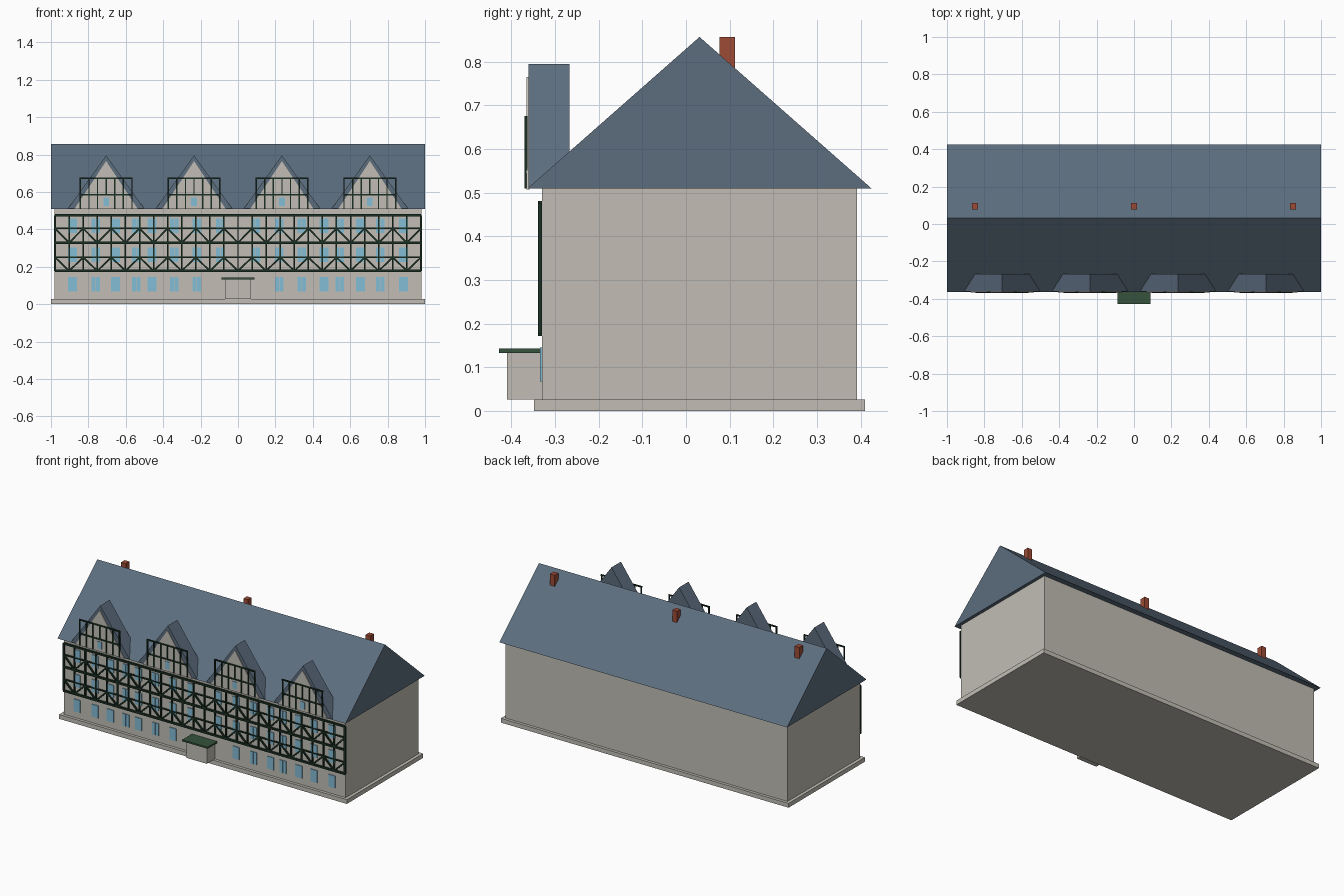
import bpy, math
from mathutils import Matrix, Vector

cube = bpy.data.objects.get("Cube")
if cube:
    bpy.data.objects.remove(cube, do_unlink=True)


def srgb(r, g, b):
    return [((c / 255 + 0.055) / 1.055) ** 2.4 for c in (r, g, b)] + [1]


def material(name, rgb):
    m = bpy.data.materials.new(name)
    m.use_nodes = True
    m.diffuse_color = srgb(*rgb)
    m.node_tree.nodes["Principled BSDF"].inputs["Base Color"].default_value = srgb(*rgb)
    return m


PLASTER = material("plaster", (194, 190, 181))
SLATE = material("slate_blue", (92, 109, 126))
BRICK = material("brick_red", (158, 75, 54))
TIMBER = material("dark_timber", (26, 46, 34))
GREEN = material("canopy_green", (54, 82, 60))
GLASS = material("window_blue", (132, 188, 214))


class Part:
    """Collects boxes, beams and prisms into one flat shaded object."""
    def __init__(self, name, mat):
        self.name, self.mat, self.verts, self.faces = name, mat, [], []

    def prism(self, ring, offset):
        n, s = len(ring), len(self.verts)
        ring = [Vector(p) for p in ring]
        self.verts += ring + [p + Vector(offset) for p in ring]
        self.faces.append([s + i for i in range(n)])
        self.faces.append([s + n + i for i in reversed(range(n))])
        for i in range(n):
            j = (i + 1) % n
            self.faces.append([s + j, s + i, s + n + i, s + n + j])

    def box(self, x0, x1, y0, y1, z0, z1):
        self.prism([(x0, y0, z0), (x1, y0, z0), (x1, y0, z1), (x0, y0, z1)],
                   (0, y1 - y0, 0))

    def beam(self, x0, z0, x1, z1, width, y0, y1):
        d = Vector((x1 - x0, 0, z1 - z0)).normalized() * width / 2
        side = Vector((-d.z, 0, d.x))
        a, b = Vector((x0, y0, z0)), Vector((x1, y0, z1))
        self.prism([a - side, b - side, b + side, a + side], (0, y1 - y0, 0))

    def build(self):
        me = bpy.data.meshes.new(self.name)
        me.from_pydata(self.verts, [], self.faces)
        me.materials.append(self.mat)
        ob = bpy.data.objects.new(self.name, me)
        bpy.context.collection.objects.link(ob)
        bpy.ops.object.select_all(action="DESELECT")
        ob.select_set(True)
        bpy.context.view_layer.objects.active = ob
        bpy.ops.object.mode_set(mode="EDIT")
        bpy.ops.mesh.select_all(action="SELECT")
        bpy.ops.mesh.normals_make_consistent(inside=False)
        bpy.ops.object.mode_set(mode="OBJECT")


def single_box(name, mat, *size):
    p = Part(name, mat)
    p.box(*size)
    p.build()


WALL = -0.33

# Main masses
single_box("plinth", PLASTER, -1, 1, -0.348, 0.41, 0, 0.027)
single_box("house_walls", PLASTER, -0.98, 0.98, WALL, 0.392, 0.027, 0.511)
roof = Part("main_roof", SLATE)
roof.prism([(-1, -0.363, 0.51), (-1, 0.425, 0.51), (-1, 0.031, 0.857)], (2, 0, 0))
roof.build()

# Chimneys
for side, x in (("right", -0.85), ("middle", 0), ("left", 0.85)):
    single_box(side + "_chimney", BRICK, x - 0.016, x + 0.016, 0.077, 0.112, 0.7, 0.857)

# Entrance porch
single_box("porch", PLASTER, -0.07, 0.07, -0.41, WALL, 0.027, 0.133)
single_box("porch_canopy", GREEN, -0.088, 0.088, -0.428, -0.332, 0.133, 0.143)

# Windows, mirrored about the entrance
windows = Part("windows", GLASS)
ground = (0.22, 0.34, 0.46, 0.545, 0.655, 0.76, 0.885)
for z, columns in ((0.068, ground), (0.225, (0.095,) + ground), (0.38, (0.095,) + ground)):
    for c in columns:
        for x in (-c, c):
            for leaf in (-0.012, 0.012):
                windows.box(x + leaf - 0.011, x + leaf + 0.011, -0.335, WALL, z, z + 0.077)

# Timber frame of the two upper storeys
frame = Part("timber_frame", TIMBER)
F0, F1 = -0.339, WALL
BAYS, HALF = 26, 0.978
step = 2 * HALF / BAYS
for z, w in ((0.178, 0.012), (0.25, 0.007), (0.328, 0.012), (0.405, 0.007), (0.475, 0.012)):
    frame.beam(-HALF, z, HALF, z, w, F0, F1)
for i in range(BAYS + 1):
    x = -HALF + i * step
    frame.beam(x, 0.178, x, 0.475, 0.012 if i in (0, BAYS) else 0.008, F0, F1)
    if i < BAYS:
        for low, high in ((0.178, 0.25), (0.328, 0.405)):
            a, b = (low, high) if i % 2 else (high, low)
            frame.beam(x, a, x + step, b, 0.009, F0, F1)
frame.build()

# Dormers with gable walls, lattices and small windows
dormers = Part("dormer_roofs", SLATE)
gables = Part("dormer_gables", PLASTER)
lattice = Part("dormer_timbers", TIMBER)
for x in (-0.705, -0.235, 0.235, 0.705):
    dormers.prism([(x - 0.205, -0.361, 0.51), (x + 0.205, -0.361, 0.51),
                   (x, -0.361, 0.795)], (0, 0.094, 0))
    gables.prism([(x - 0.17, -0.365, 0.508), (x + 0.17, -0.365, 0.508),
                  (x, -0.365, 0.765)], (0, 0.006, 0))
    windows.box(x - 0.015, x + 0.015, -0.368, -0.363, 0.525, 0.57)
    for z in (0.585, 0.672):
        lattice.beam(x - 0.142, z, x + 0.142, z, 0.008, -0.37, -0.363)
    for k in range(-3, 4):
        px = x + k * 0.046
        lattice.beam(px, 0.51, px, 0.672, 0.007, -0.37, -0.363) if k else \
            lattice.beam(px, 0.585, px, 0.672, 0.007, -0.37, -0.363)
for part in (windows, dormers, gables, lattice):
    part.build()
